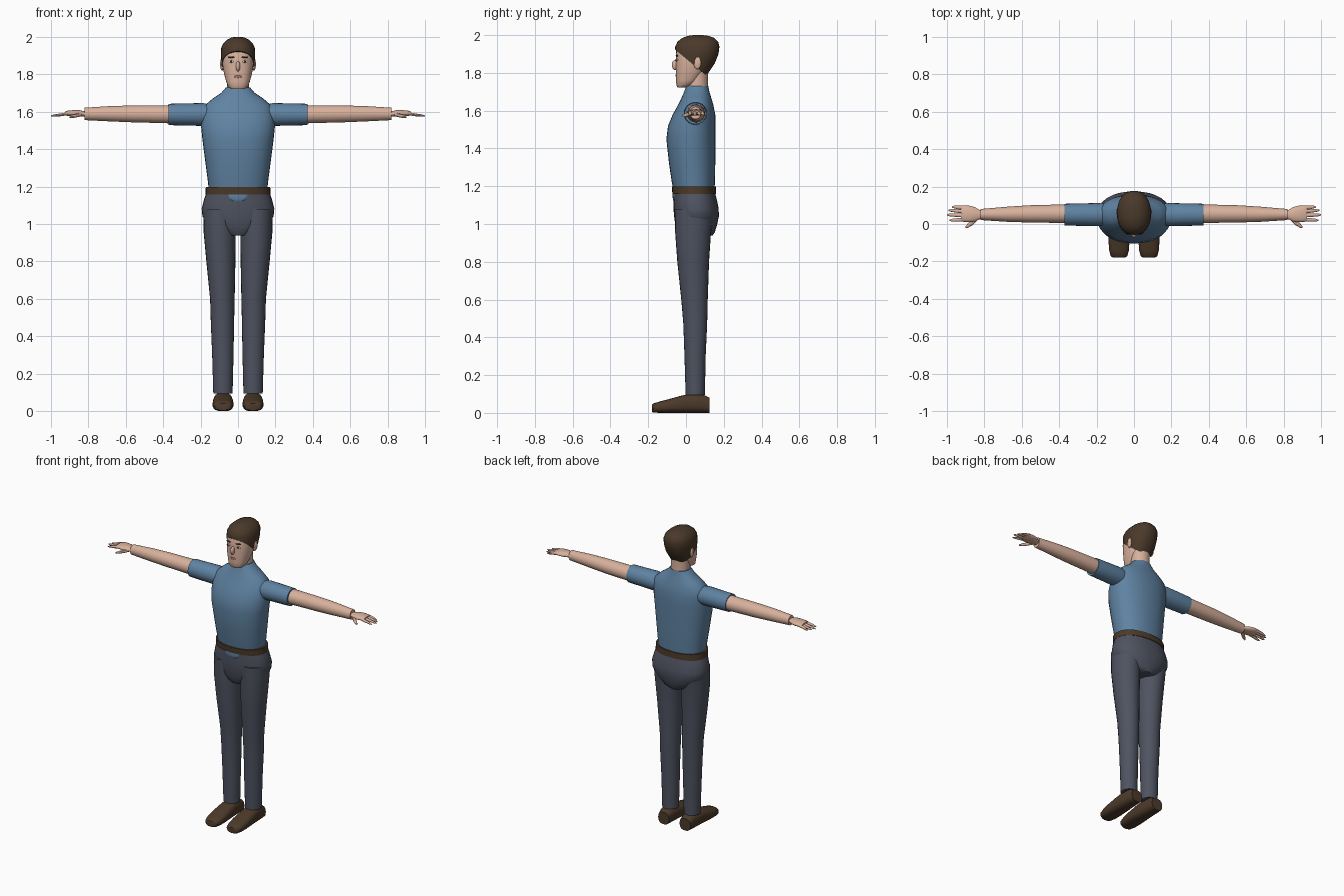
import bpy, bmesh, math
from mathutils import Vector


def material(name, rgb):
    m = bpy.data.materials.new(name)
    m.diffuse_color = (*rgb, 1)
    return m


SHIRT = material("shirt blue", (0.115, 0.225, 0.36))
PANTS = material("trouser grey", (0.078, 0.087, 0.118))
SKIN = material("skin", (0.69, 0.44, 0.335))
HAIR = material("dark brown", (0.068, 0.041, 0.023))
LEATHER = material("leather brown", (0.072, 0.042, 0.023))
WHITE = material("eye white", (0.75, 0.72, 0.68))
DARK = material("eye dark", (0.02, 0.015, 0.012))
LIPS = material("lip pink", (0.48, 0.22, 0.17))


def finish(bm, name, mat, mirror=False, angle=42):
    bmesh.ops.recalc_face_normals(bm, faces=bm.faces)
    me = bpy.data.meshes.new(name)
    bm.to_mesh(me)
    bm.free()
    me.materials.append(mat)
    ob = bpy.data.objects.new(name, me)
    bpy.context.collection.objects.link(ob)
    bpy.ops.object.select_all(action='DESELECT')
    ob.select_set(True)
    bpy.context.view_layer.objects.active = ob
    bpy.ops.object.shade_smooth_by_angle(angle=math.radians(angle))
    if mirror:
        ob.modifiers.new("mirror", 'MIRROR')
    return ob


def loft(name, axis, rings, mat, mirror=False, power=2.0, n=24, cut=None, angle=42):
    """Skin oval rings along an axis; ring = (position, lo_a, hi_a, lo_b, hi_b)."""
    bm = bmesh.new()
    loops = []
    for p, a0, a1, b0, b1 in rings:
        loop = []
        for i in range(n):
            t = 2 * math.pi * i / n
            c, s = math.cos(t), math.sin(t)
            a = (a0 + a1) / 2 + (a1 - a0) / 2 * math.copysign(abs(c) ** (2 / power), c)
            b = (b0 + b1) / 2 + (b1 - b0) / 2 * math.copysign(abs(s) ** (2 / power), s)
            co = {'x': (p, a, b), 'y': (a, p, b), 'z': (a, b, p)}[axis]
            loop.append(bm.verts.new(co))
        loops.append(loop)
    for l0, l1 in zip(loops, loops[1:]):
        for i in range(n):
            j = (i + 1) % n
            bm.faces.new((l0[i], l0[j], l1[j], l1[i]))
    bm.faces.new(loops[0])
    bm.faces.new(loops[-1])
    if cut:
        res = bmesh.ops.bisect_plane(bm, geom=bm.verts[:] + bm.edges[:] + bm.faces[:],
                                     plane_co=cut[0], plane_no=cut[1], clear_inner=True)
        edges = [e for e in res['geom_cut'] if isinstance(e, bmesh.types.BMEdge)]
        bmesh.ops.contextual_create(bm, geom=edges)
    return finish(bm, name, mat, mirror, angle)


def blob(name, center, radii, mat, mirror=False, turn=0.0):
    """Small ellipsoid, optionally turned about z."""
    bm = bmesh.new()
    bmesh.ops.create_uvsphere(bm, u_segments=16, v_segments=10, radius=1)
    c, s = math.cos(turn), math.sin(turn)
    for v in bm.verts:
        x, y, z = (v.co[i] * radii[i] for i in range(3))
        v.co = Vector((x * c - y * s, x * s + y * c, z)) + Vector(center)
    return finish(bm, name, mat, mirror)


def sym(z, w, y0, y1):
    return (z, -w, w, y0, y1)


# Shirt body and sleeves
loft("shirt_body", 'z', [
    sym(1.17, .155, -.065, .15), sym(1.22, .16, -.075, .153), sym(1.32, .173, -.09, .155),
    sym(1.45, .19, -.104, .156), sym(1.52, .197, -.095, .156), sym(1.58, .195, -.07, .155),
    sym(1.63, .182, -.042, .145), sym(1.67, .135, -.023, .133), sym(1.70, .09, -.01, .124),
    sym(1.73, .064, .0, .118)], SHIRT, power=2.2, n=32)
loft("sleeve", 'x', [
    (.13, -.005, .105, 1.53, 1.635), (.19, -.012, .112, 1.524, 1.646),
    (.37, -.008, .108, 1.528, 1.642)], SHIRT, True)

# Arm and hand
loft("arm", 'x', [
    (.3, .003, .103, 1.535, 1.635), (.4, .006, .104, 1.539, 1.634), (.56, .008, .1, 1.543, 1.633),
    (.68, .012, .092, 1.548, 1.63), (.82, .021, .08, 1.555, 1.621)], SKIN, True)
loft("palm", 'x', [
    (.80, .03, .07, 1.575, 1.6), (.825, .025, .075, 1.574, 1.603), (.85, .013, .09, 1.574, 1.608),
    (.88, .01, .098, 1.574, 1.608), (.91, .012, .098, 1.577, 1.605),
    (.925, .018, .092, 1.582, 1.6)], SKIN, True)
for label, y0, tip_x, tip_y in (("little", .086, .972, .091), ("ring", .066, .99, .073),
                                ("middle", .045, 1.0, .049), ("index", .024, .985, .02)):
    path = ((.89, 0, .011), (.94, .5, .010), (tip_x - .012, .9, .007), (tip_x, 1, .003))
    rings = []
    for x, t, r in path:
        y, z = y0 + (tip_y - y0) * t, 1.592 - .015 * t
        rings.append((x, y - r, y + r, z - r * .8, z + r * .8))
    loft(label + "_finger", 'x', rings, SKIN, True, n=10)
loft("thumb", 'x', [
    (.835, .02, .05, 1.575, 1.597), (.862, -.006, .025, 1.569, 1.59),
    (.887, -.02, .003, 1.565, 1.582), (.9, -.023, -.012, 1.565, 1.575)], SKIN, True, n=10)

# Belt, trousers and the shirt flap under the belt
loft("belt", 'z', [sym(1.158, .174, -.072, .16), sym(1.198, .172, -.075, .158)],
     LEATHER, power=2.2, n=32)
loft("hips", 'z', [
    sym(.938, .06, -.035, .14), sym(.955, .105, -.045, .152), sym(.99, .155, -.056, .163),
    sym(1.04, .19, -.063, .174), sym(1.08, .194, -.066, .173), sym(1.13, .182, -.066, .163),
    sym(1.17, .168, -.065, .153)], PANTS, power=2.2, n=32)
loft("trouser_leg", 'z', [
    (.095, .029, .132, -.002, .1), (.3, .024, .138, -.008, .104), (.47, .021, .145, -.014, .112),
    (.6, .018, .149, -.025, .115), (.8, .014, .169, -.046, .122), (.95, .012, .183, -.057, .132),
    (1.08, .012, .186, -.06, .15)], PANTS, True)
blob("shirt_flap", (0, -.062, 1.15), (.052, .009, .032), SHIRT)

# Shoes
loft("shoe", 'y', [
    (-.18, .05, .11, .004, .042), (-.172, .036, .124, .002, .05), (-.14, .027, .133, 0, .06),
    (-.09, .024, .136, 0, .073), (-.03, .026, .134, 0, .09), (.02, .029, .131, 0, .1),
    (.09, .034, .127, 0, .098), (.125, .04, .12, 0, .08)], LEATHER, True, power=2.6)

# Neck and head
loft("neck", 'z', [sym(1.68, .062, .004, .118), sym(1.74, .058, .002, .116),
                   sym(1.83, .06, .0, .118)], SKIN)
loft("head", 'z', [
    sym(1.722, .036, -.044, .0), sym(1.735, .053, -.051, .035), sym(1.76, .063, -.053, .07),
    sym(1.80, .074, -.053, .095), sym(1.85, .083, -.054, .13), sym(1.92, .085, -.052, .15),
    sym(1.96, .075, -.035, .14), sym(1.98, .05, .0, .11)], SKIN, power=2.4, n=32)

# Hair cap, trimmed along a slope from forehead to nape
loft("hair", 'z', [
    sym(1.76, .06, .0, .09), sym(1.79, .072, -.03, .112), sym(1.85, .088, -.058, .152),
    sym(1.90, .091, -.059, .172), sym(1.94, .09, -.057, .177), sym(1.965, .079, -.045, .17),
    sym(1.985, .058, -.02, .15), sym(1.996, .034, .01, .12), sym(2.0, .012, .04, .085)],
    HAIR, power=2.2, n=32, cut=((0, -.05, 1.917), (0, .125, .15)), angle=50)

# Facial features
blob("ear", (.085, .06, 1.853), (.01, .02, .034), SKIN, True, -.2)
blob("nose", (0, -.056, 1.842), (.012, .019, .027), SKIN)
blob("eye", (.037, -.0485, 1.868), (.014, .0045, .007), WHITE, True, .25)
blob("pupil", (.037, -.0515, 1.868), (.006, .004, .006), DARK, True, .25)
blob("eyebrow", (.037, -.0485, 1.891), (.018, .005, .0045), HAIR, True, .25)
blob("mouth", (0, -.0525, 1.787), (.021, .004, .006), LIPS)
